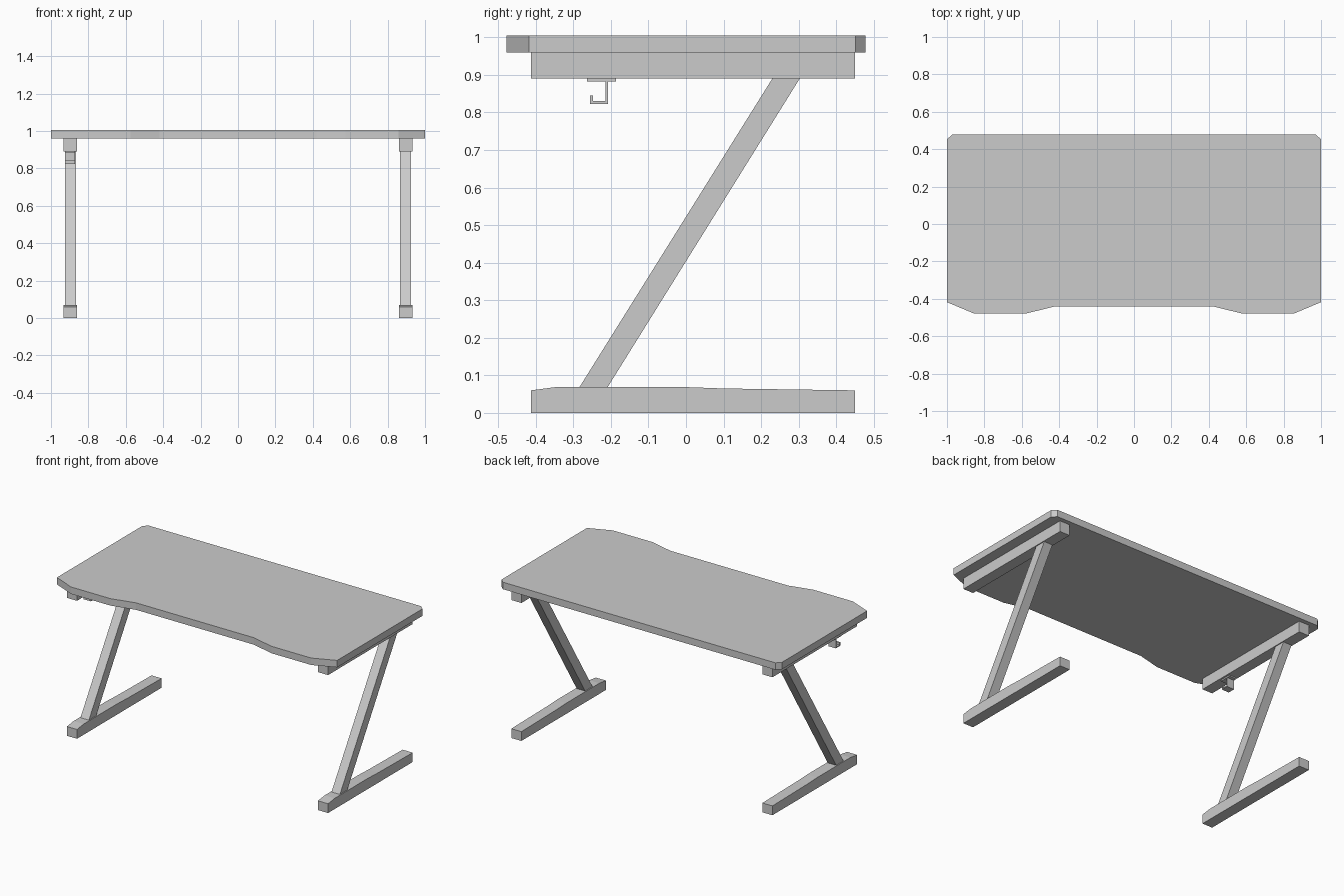
import bpy, bmesh
from mathutils import Vector

if "Cube" in bpy.data.objects:
    bpy.data.objects.remove(bpy.data.objects["Cube"])


def prism(name, points, axis, lo, hi):
    """Extrude a closed outline along x (points are y, z) or z (points are x, y)."""
    bm = bmesh.new()
    if axis == 'x':
        verts = [bm.verts.new((lo, a, b)) for a, b in points]
        offset = Vector((hi - lo, 0, 0))
    else:
        verts = [bm.verts.new((a, b, lo)) for a, b in points]
        offset = Vector((0, 0, hi - lo))
    face = bm.faces.new(verts)
    ext = bmesh.ops.extrude_face_region(bm, geom=[face], use_keep_orig=True)
    new = [g for g in ext['geom'] if isinstance(g, bmesh.types.BMVert)]
    bmesh.ops.translate(bm, verts=new, vec=offset)
    bmesh.ops.recalc_face_normals(bm, faces=bm.faces)
    mesh = bpy.data.meshes.new(name)
    bm.to_mesh(mesh)
    bm.free()
    obj = bpy.data.objects.new(name, mesh)
    bpy.context.collection.objects.link(obj)
    return obj


# Desk top: half outline mirrored, clipped back corners and recessed front edge
half = [(0.973, 0.478), (1.0, 0.452), (1.0, -0.418), (0.857, -0.478),
        (0.575, -0.478), (0.42, -0.44)]
outline = half + [(-x, y) for x, y in reversed(half)]
prism("desk_top", outline, 'z', 0.96, 1.005)

# Side frames: floor foot, slanted leg and top rail on each side
foot = [(-0.413, 0), (0.45, 0), (0.45, 0.06), (0.1, 0.065), (-0.01, 0.069),
        (-0.345, 0.069), (-0.413, 0.06)]
leg = [(-0.289, 0.06), (-0.214, 0.06), (0.309, 0.90), (0.236, 0.90)]
rail = [(-0.413, 0.89), (0.45, 0.89), (0.45, 0.96), (-0.413, 0.96)]
for side, s in (("left", -1), ("right", 1)):
    for part, profile, half_width in (("foot", foot, 0.036),
                                      ("slanted_leg", leg, 0.03),
                                      ("top_rail", rail, 0.036)):
        prism(f"{side}_{part}", profile, 'x',
              s * 0.896 - half_width, s * 0.896 + half_width)

# Hook under the left rail: mounting plate and J-shaped strip
plate = [(-0.264, 0.882), (-0.187, 0.882), (-0.187, 0.89), (-0.264, 0.89)]
strip = [(-0.215, 0.882), (-0.215, 0.83), (-0.247, 0.83), (-0.247, 0.845),
         (-0.255, 0.845), (-0.255, 0.823), (-0.208, 0.823), (-0.208, 0.882)]
prism("hook_plate", plate, 'x', -0.924, -0.872)
prism("hook_strip", strip, 'x', -0.924, -0.872)
